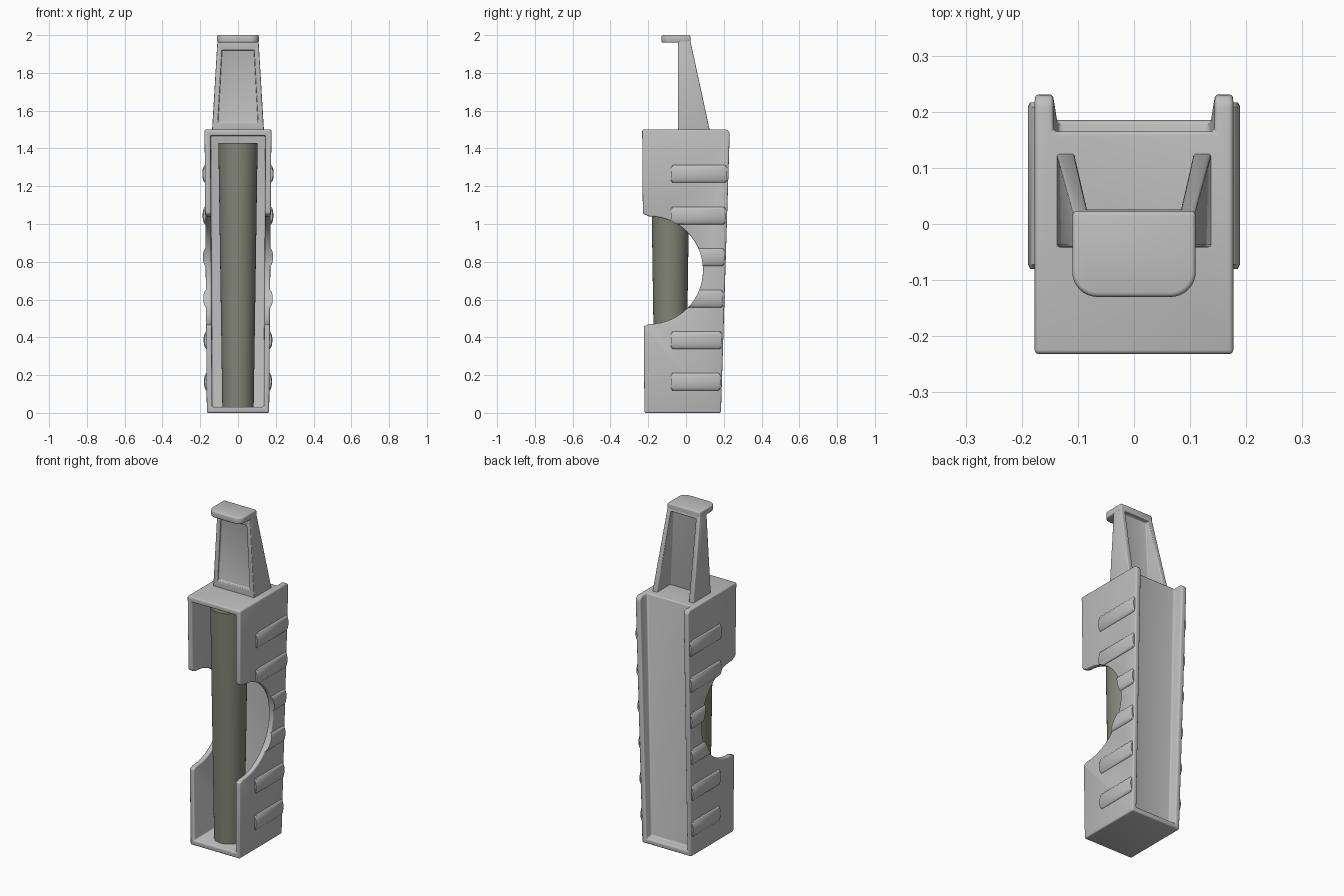
import bpy, bmesh, math

if "Cube" in bpy.data.objects:
    bpy.data.objects.remove(bpy.data.objects["Cube"])

def material(name, rgb):
    m = bpy.data.materials.new(name)
    m.diffuse_color = (*rgb, 1)
    m.use_nodes = True
    m.node_tree.nodes["Principled BSDF"].inputs["Base Color"].default_value = m.diffuse_color
    return m

GREY = material("light grey plastic", (0.52, 0.52, 0.52))
OLIVE = material("olive grey", (0.22, 0.23, 0.18))

def make(name, bm, mat=GREY):
    bmesh.ops.recalc_face_normals(bm, faces=bm.faces)
    me = bpy.data.meshes.new(name)
    bm.to_mesh(me)
    bm.free()
    me.materials.append(mat)
    ob = bpy.data.objects.new(name, me)
    bpy.context.collection.objects.link(ob)
    return ob

def frustum(z0, r0, z1, r1):
    """Tapered box; each r is (half width, front y, back y)."""
    bm = bmesh.new()
    rings = [[bm.verts.new(p) for p in ((-x, a, z), (x, a, z), (x, b, z), (-x, b, z))]
             for z, (x, a, b) in ((z0, r0), (z1, r1))]
    lo, hi = rings
    bm.faces.new(lo)
    bm.faces.new(hi)
    for i in range(4):
        j = (i + 1) % 4
        bm.faces.new((lo[i], lo[j], hi[j], hi[i]))
    return bm

def bevel_edges(bm, test, width, segments=4):
    edges = [e for e in bm.edges if test(*[v.co for v in e.verts])]
    bmesh.ops.bevel(bm, geom=edges, offset=width, segments=segments,
                    profile=0.5, affect='EDGES')

def activate(ob):
    bpy.ops.object.select_all(action='DESELECT')
    ob.select_set(True)
    bpy.context.view_layer.objects.active = ob

def cut(ob, cutter):
    activate(ob)
    m = ob.modifiers.new("cut", 'BOOLEAN')
    m.operation, m.solver, m.object = 'DIFFERENCE', 'EXACT', cutter
    bpy.ops.object.modifier_apply(modifier=m.name)

def finish(ob, width=0.0):
    activate(ob)
    if width:
        m = ob.modifiers.new("round", 'BEVEL')
        m.width, m.segments = width, 3
        m.limit_method, m.angle_limit = 'ANGLE', math.radians(40)
        m.use_clamp_overlap = False
        bpy.ops.object.modifier_apply(modifier=m.name)
    bpy.ops.object.shade_smooth_by_angle(angle=math.radians(35))

def side_x(z):
    return 0.165 + 0.012 * z / 1.5

def back_y(z):
    return 0.185 + 0.047 * z / 1.5

cutters = []
def cutter(bm):
    cutters.append(make("cutter", bm))
    cutters[-1].hide_render = True
    return cutters[-1]

# housing: tapered box with rounded rail tops
bm = frustum(0, (0.165, -0.22, 0.185), 1.5, (0.177, -0.232, 0.232))
bevel_edges(bm, lambda a, b: a.z > 1.4 and b.z > 1.4 and a.y > 0 and b.y > 0, 0.025)
housing = make("housing", bm)

# front cavity and rear channel
cut(housing, cutter(frustum(0.032, (0.137, -0.4, 0.105), 1.468, (0.145, -0.4, 0.135))))
cut(housing, cutter(frustum(0.03, (0.136, 0.135, 0.4), 1.6, (0.144, 0.167, 0.4))))

# round finger scoop through both side walls
pts = [(-0.4, 1.23), (-0.222, 1.052)]
pts += [(-0.195 + 0.285 * math.sin(math.pi * i / 28), 0.755 + 0.285 * math.cos(math.pi * i / 28))
        for i in range(29)]
pts += [(-0.222, 0.458), (-0.4, 0.28)]
bm = bmesh.new()
face = bm.faces.new([bm.verts.new((-0.4, y, z)) for y, z in pts])
ext = bmesh.ops.extrude_face_region(bm, geom=[face])
bmesh.ops.translate(bm, vec=(0.8, 0, 0),
                    verts=[v for v in ext["geom"] if isinstance(v, bmesh.types.BMVert)])
scoop = cutter(bm)
cut(housing, scoop)
finish(housing, 0.008)

# grip ribs: six elliptical bulges on each side
for side, label in ((1, "right"), (-1, "left")):
    bm = bmesh.new()
    for k in range(6):
        z = 0.165 + 0.22 * k
        y0, y1 = -0.08, back_y(z) - 0.008
        rings = []
        for y, s in ((y0, 0.75), (y0 + 0.008, 1), (y1 - 0.008, 1), (y1, 0.75)):
            rings.append([bm.verts.new((side * (side_x(z) - 0.002 + 0.016 * s * math.cos(t)), y,
                                        z + 0.047 * s * math.sin(t)))
                          for t in (2 * math.pi * i / 32 for i in range(32))])
        for r, q in zip(rings, rings[1:]):
            for i in range(32):
                j = (i + 1) % 32
                bm.faces.new((r[i], r[j], q[j], q[i]))
        bm.faces.new(rings[0])
        bm.faces.new(rings[-1])
    ribs = make(label + "_grip_ribs", bm)
    cut(ribs, scoop)
    finish(ribs)

# tapered rod inside the housing
bm = bmesh.new()
bmesh.ops.create_cone(bm, cap_ends=True, segments=64, radius1=0.083, radius2=0.104, depth=1.4)
bmesh.ops.translate(bm, vec=(0, -0.083, 0.73), verts=bm.verts)
finish(make("inner_rod", bm, OLIVE))

# upright clip arm with a shallow front panel and an open back
arm = make("clip_arm", frustum(1.485, (0.138, -0.042, 0.128), 1.985, (0.108, -0.042, 0.02)))
cut(arm, cutter(frustum(1.54, (0.106, -0.2, -0.028), 1.92, (0.085, -0.2, -0.028))))
cut(arm, cutter(frustum(1.45, (0.108, 0.0, 0.3), 1.955, (0.083, 0.0, 0.3))))
finish(arm, 0.005)

# hook on top of the arm
bm = frustum(1.96, (0.11, -0.13, 0.023), 2.0, (0.11, -0.13, 0.023))
bevel_edges(bm, lambda a, b: abs(a.z - b.z) > 0.01 and a.y < -0.1, 0.045, 8)
finish(make("clip_hook", bm), 0.008)

for c in cutters:
    bpy.data.objects.remove(c)
